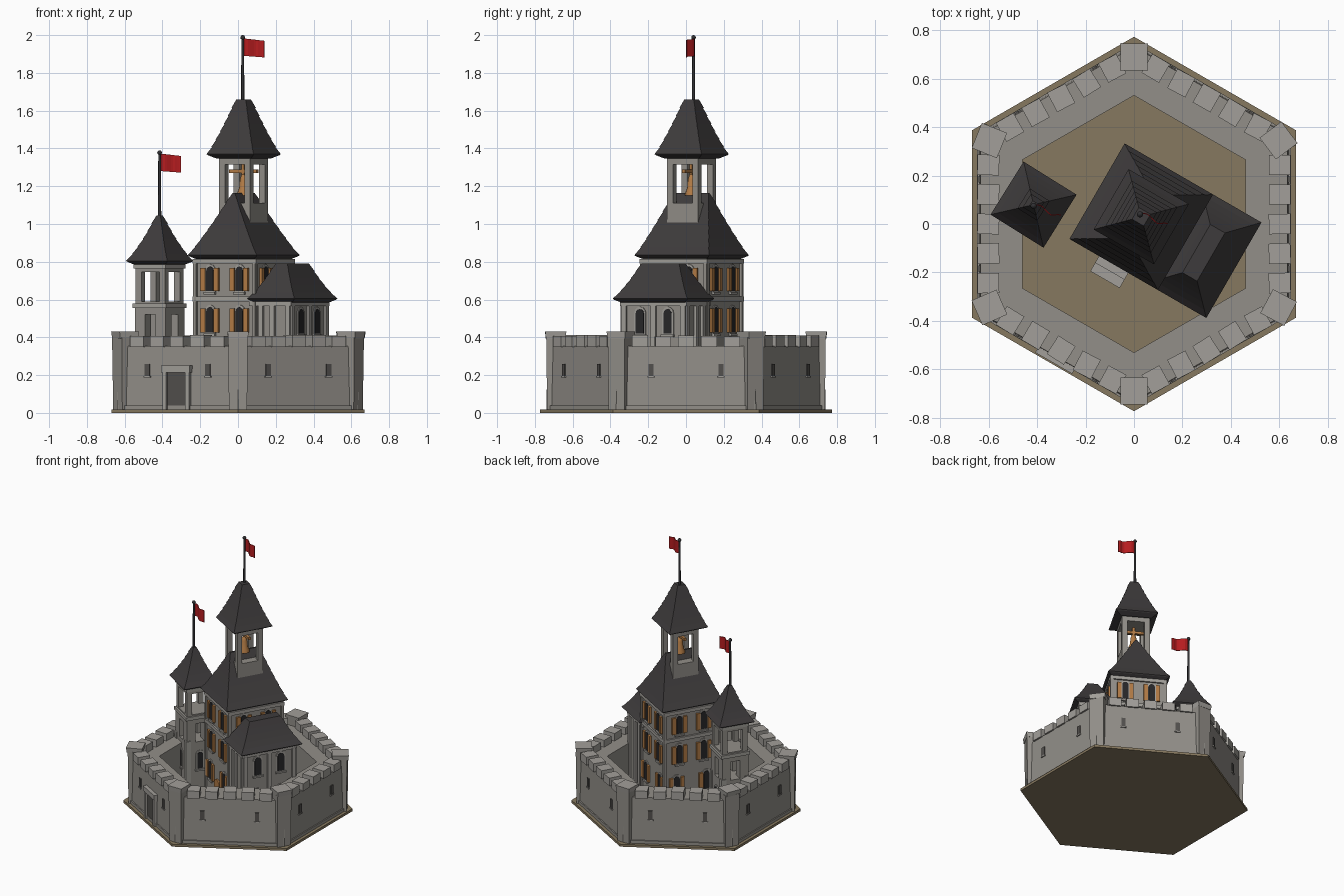
import bpy, math, random
from mathutils import Matrix, Vector

if "Cube" in bpy.data.objects:
    bpy.data.objects.remove(bpy.data.objects["Cube"])
random.seed(4)
T = Matrix.Translation
def RZ(deg): return Matrix.Rotation(math.radians(deg), 4, 'Z')

def mat(name, r, g, b):
    m = bpy.data.materials.new(name)
    m.diffuse_color = (r, g, b, 1)
    m.use_nodes = True
    m.node_tree.nodes["Principled BSDF"].inputs["Base Color"].default_value = m.diffuse_color
    return m
STONE = mat("warm_grey_stone", .29, .275, .25)
TRIM = mat("pale_stone_trim", .36, .345, .32)
SLIT = mat("shadowed_stone", .085, .08, .075)
ROOF = mat("dark_slate", .048, .044, .045)
EARTH = mat("sandy_earth", .24, .19, .115)
WOOD = mat("orange_wood", .45, .20, .06)
DARK = mat("dark_glass", .02, .02, .022)
IRON = mat("black_iron", .03, .03, .033)
RED = mat("red_cloth", .46, .012, .014)

def mesh(name, verts, faces, m, M=Matrix()):
    me = bpy.data.meshes.new(name)
    me.from_pydata([M @ Vector(v) for v in verts], [], faces)
    me.materials.append(m)
    ob = bpy.data.objects.new(name, me)
    bpy.context.collection.objects.link(ob)
    return ob

def loft(name, rings, m, M=Matrix()):
    """Skin closed rings of equal point count and cap both ends."""
    n = len(rings[0])
    v = [p for r in rings for p in r]
    f = [tuple(reversed(range(n))), tuple(range(len(v) - n, len(v)))]
    for k in range(len(rings) - 1):
        for i in range(n):
            j = (i + 1) % n
            f.append((k*n + i, k*n + j, k*n + n + j, k*n + n + i))
    return mesh(name, v, f, m, M)

def rect(hx, hy, z, cx=0, cy=0):
    return [(cx-hx, cy-hy, z), (cx+hx, cy-hy, z), (cx+hx, cy+hy, z), (cx-hx, cy+hy, z)]

def box(name, M, x0, x1, y0, y1, z0, z1, m):
    r = ((x1-x0)/2, (y1-y0)/2)
    c = ((x0+x1)/2, (y0+y1)/2)
    return loft(name, [rect(*r, z0, *c), rect(*r, z1, *c)], m, M)

def lathe(name, prof, n, m, M):
    ob = loft(name, [[(r*math.cos(a*math.tau/n), r*math.sin(a*math.tau/n), z) for a in range(n)]
                     for r, z in prof], m, M)
    for p in ob.data.polygons:
        p.use_smooth = len(p.vertices) == 4
    return ob

def arch(name, M, cx, w, z0, z1, y, depth, m):
    """Arched plate on a wall whose outside faces -y."""
    h = w / 2
    pts = [(cx-h, z0), (cx+h, z0)] + [
        (cx + h*math.cos(a*math.pi/6), z1 - h + h*math.sin(a*math.pi/6)) for a in range(7)]
    return loft(name, [[(px, y-depth, pz) for px, pz in pts], [(px, y+.01, pz) for px, pz in pts]], m, M)

def window(name, M, cx, z0, z1, y, w=.042, shutters=False):
    arch(name + "_surround", M, cx, w+.022, z0-.01, z1+.012, y, .006, TRIM)
    arch(name + "_pane", M, cx, w, z0, z1, y, .009, DARK)
    box(name + "_sill", M, cx-w*.8, cx+w*.8, y-.015, y+.01, z0-.018, z0-.006, TRIM)
    if shutters:
        for s in (-1, 1):
            c = cx + s*(w/2 + .02)
            box(name + "_shutter", M, c-.014, c+.014, y-.014, y, z0, z1-.008, WOOD)

def roof(name, M, z0, z1, a, b, n, cx=0, bend=.0, lip=.006):
    """Stepped slate courses from eave half-sizes a to top half-sizes b."""
    rings = [rect(a[0]-.03, a[1]-.03, z0-.022, cx), rect(a[0], a[1], z0-.006, cx)]
    for i in range(n):
        for t, e in ((i/n, lip), ((i+1)/n, 0)):
            s = t + bend*math.sin(math.pi*t)
            rings.append(rect(a[0]+(b[0]-a[0])*s + e, a[1]+(b[1]-a[1])*s + e,
                              z0+(z1-z0)*t - (.005 if e and i else 0), cx))
    return loft(name, rings, ROOF, M)

def open_stage(name, M, h, z0, z1, o0, o1, post, m=STONE):
    """Square stage with an opening through each side."""
    box(name + "_base", M, -h, h, -h, h, z0, o0, m)
    box(name + "_lintel", M, -h, h, -h, h, o1, z1, m)
    for sx in (-1, 1):
        for sy in (-1, 1):
            cx, cy = sx*(h-post/2), sy*(h-post/2)
            box(name + "_post", M, cx-post/2, cx+post/2, cy-post/2, cy+post/2, o0, o1, m)

def flag(name, x, y, z0, z1):
    M = T((x, y, 0))
    lathe(name + "_pole", [(.009, z0-.03), (.007, z1-.02)], 8, IRON, M)
    lathe(name + "_finial", [(.003, z1-.026), (.011, z1-.019), (.013, z1-.012), (.009, z1-.003), (.002, z1)],
          10, IRON, M)
    v, f, n = [], [], 10
    for i in range(n + 1):
        t = i / n
        dx, dy = .008 + .105*t, -.05*t + .009*math.sin(t*8)
        v += [(dx, dy, z1-.11-.008*t), (dx, dy, z1-.018-.012*t)]
        if i:
            f.append((2*i-2, 2*i, 2*i+1, 2*i-1))
    ob = mesh(name + "_cloth", v, f, RED, M)
    ob.modifiers.new("thickness", 'SOLIDIFY').thickness = .004

# ground slab and hexagonal curtain wall
def hexa(ap, z):
    r = ap / math.cos(math.pi/6)
    return [(r*math.sin(k*math.pi/3), -r*math.cos(k*math.pi/3), z) for k in range(6)]
loft("ground_slab", [hexa(.67, 0), hexa(.67, .018)], EARTH)
rings = [hexa(.64, .018), hexa(.635, .355), hexa(.46, .355), hexa(.46, .018)]
mesh("curtain_wall", [p for r in rings for p in r],
     [(k*6+i, k*6+(i+1) % 6, ((k+1) % 4)*6+(i+1) % 6, ((k+1) % 4)*6+i) for k in range(4) for i in range(6)], STONE)
for k in range(6):
    W = RZ(-30 + 60*k)            # wall facing -y in its own frame
    for i in range(5):            # merlons
        c = (i-2)*.122
        J = W @ T((c, -.602, 0)) @ RZ(random.uniform(-3, 3))
        box("merlon", J, -.042, .042, -.045, .045, .35, .405 + random.uniform(0, .008), TRIM)
    for s in (-1, 1):             # arrow slits
        box("arrow_slit", W, s*.185-.014, s*.185+.014, -.643, -.62, .195, .26, SLIT)
        box("arrow_slit_sill", W, s*.185-.02, s*.185+.02, -.646, -.62, .187, .195, TRIM)
    box("wall_footing", W, -.33, .33, -.648, -.62, .018, .04, STONE)
    P = RZ(60*k) @ T((0, -.69, 0)) # corner piers
    loft("corner_pier", [rect(.048, .045, .015), rect(.052, .05, .40)], STONE, P)
    J = P @ RZ(random.uniform(-8, 8))
    loft("corner_pier_cap", [rect(.052, .052, .395), rect(.056, .056, .43)], TRIM, J)

# gate in the front left wall
G = RZ(-30)
box("gate_left_jamb", G, -.082, -.058, -.66, -.62, .018, .225, TRIM)
box("gate_right_jamb", G, .058, .082, -.66, -.62, .018, .225, TRIM)
box("gate_lintel", G, -.088, .088, -.664, -.62, .215, .25, TRIM)
box("gate_panel", G, -.06, .06, -.645, -.62, .018, .22, SLIT)

# main keep
K = T((.03, .03, 0)) @ RZ(-30)
HU, HV = .182, .195
box("keep_body", K, -HU, HU, -HV, HV, .015, .82, STONE)
box("keep_string_course", K, -HU-.012, HU+.012, -HV-.012, HV+.012, .59, .615, TRIM)
box("keep_cornice", K, -HU-.012, HU+.012, -HV-.012, HV+.012, .79, .815, TRIM)
for q in range(4):
    F = K @ RZ(90*q)
    d = HV if q % 2 == 0 else HU
    for s in (-1, 1):
        window("keep_upper_window", F, s*.09, .645, .775, -d, shutters=True)
        if q != 1:
            window("keep_middle_window", F, s*.09, .425, .56, -d, shutters=True)
            window("keep_lower_window", F, s*.11, .2, .33, -d, shutters=True)
    e = (HU if q % 2 == 0 else HV)
    for s in (-1, 1):             # corner pilasters
        box("keep_pilaster", F, s*e-.012, s*e+.012, -d-.008, -d+.01, .015, .79, STONE)
arch("keep_door", K, 0, .08, .06, .24, -HV, .01, WOOD)
box("door_step_upper", K, -.07, .07, -.26, -HV, .015, .06, TRIM)
box("door_step_lower", K, -.07, .07, -.30, -.25, .015, .038, TRIM)
roof("keep_roof", K, .835, 1.165, (.205, .222), (.006, .105), 7, bend=.03)

# belfry on the keep
open_stage("belfry", K, .095, .95, 1.37, 1.11, 1.315, .036)
roof("belfry_roof", K, 1.37, 1.66, (.138, .138), (.028, .028), 7, bend=.04)
lathe("bell", [(.036, 1.15), (.034, 1.165), (.024, 1.19), (.02, 1.235), (.012, 1.26), (.006, 1.265)], 16, WOOD, K)
box("bell_yoke", K, -.085, .085, -.009, .009, 1.27, 1.288, WOOD)
box("bell_hanger", K, -.008, .008, -.008, .008, 1.255, 1.32, WOOD)
flag("keep_flag", .025, .04, 1.66, 2.0)

# side hall against the keep
box("hall_body", K, .15, .395, -.19, .19, .015, .60, STONE)
box("hall_cornice", K, .15, .408, -.203, .203, .565, .59, TRIM)
roof("hall_roof", K, .605, .79, (.138, .222), (.035, .115), 5, cx=.298, bend=.06)
H = K @ RZ(90)
for s in (-1, 1):
    window("hall_window", H, s*.085, .42, .55, -.395, w=.048)
    window("hall_lower_window", H, s*.085, .19, .31, -.395, w=.048)
for c in (-.18, 0, .18):
    box("hall_pilaster", H, c-.014, c+.014, -.409, -.39, .015, .57, TRIM)
for q in (0, 180):
    E = K @ RZ(q)
    for c in (.22, .29, .385):
        c = c if q == 0 else -c
        box("hall_end_pilaster", E, c-.013, c+.013, -.204, -.18, .015, .57, TRIM)

# watch tower on the left
S = T((-.415, .08, 0)) @ RZ(-32)
open_stage("watch_tower_lower", S, .095, .015, .57, .385, .52, .062)
box("watch_tower_string", S, -.104, .104, -.104, .104, .555, .58, TRIM)
open_stage("watch_tower_upper", S, .092, .58, .80, .59, .745, .036)
box("watch_tower_cornice", S, -.1, .1, -.1, .1, .765, .79, TRIM)
for q in range(4):
    F = S @ RZ(90*q)
    window("watch_tower_window", F, 0, .19, .31, -.095)
    for s in (-1, 1):
        box("watch_tower_pilaster", F, s*.085-.016, s*.085+.016, -.103, -.09, .015, .40, TRIM)
roof("watch_tower_roof", S, .805, 1.045, (.123, .123), (.012, .012), 6, bend=.07)
flag("watch_tower_flag", -.415, .075, 1.04, 1.39)
